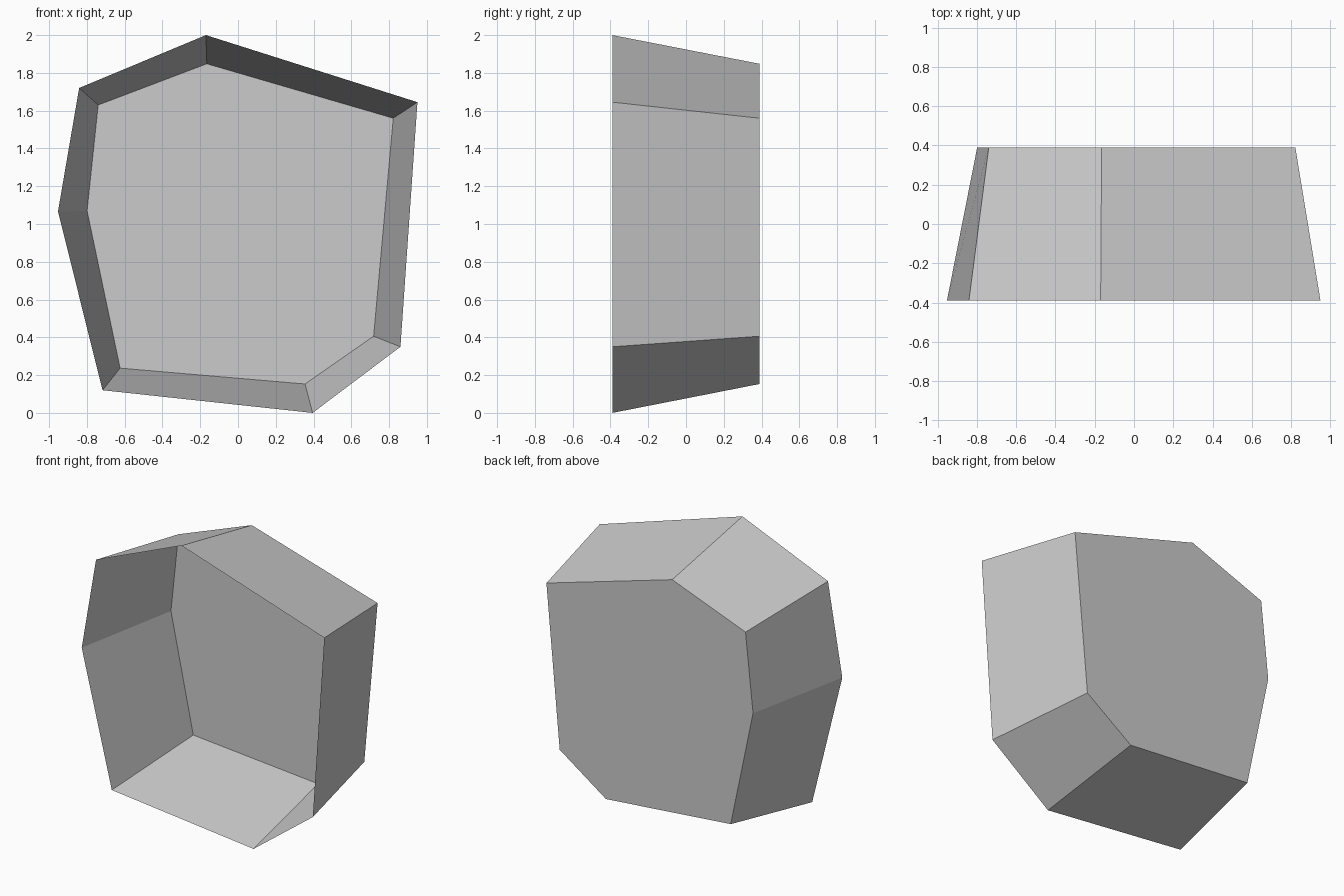
import bpy
import bmesh

cube = bpy.data.objects.get("Cube")
if cube:
    bpy.data.objects.remove(cube, do_unlink=True)

# One plain grey for the whole shell
grey = bpy.data.materials.new("plain_grey")
grey.use_nodes = True
colour = (0.6, 0.6, 0.6, 1.0)
grey.diffuse_color = colour
grey.node_tree.nodes["Principled BSDF"].inputs["Base Color"].default_value = colour

DEPTH = 0.39

# Seven-sided outlines (x, z): the open front rim and the smaller back panel
RIM = [(-0.17, 2.0), (0.95, 1.645), (0.86, 0.35), (0.395, 0.0),
       (-0.717, 0.12), (-0.953, 1.066), (-0.841, 1.72)]
BACK = [(-0.165, 1.848), (0.822, 1.56), (0.718, 0.406), (0.355, 0.153),
        (-0.624, 0.237), (-0.799, 1.07), (-0.74, 1.63)]


def add_ring(bm, outline, y):
    return [bm.verts.new((x, y, z)) for x, z in outline]


# Open, tapered tray: side walls plus the back panel
bm = bmesh.new()
rim = add_ring(bm, RIM, -DEPTH)
back = add_ring(bm, BACK, DEPTH)
for i in range(len(rim)):
    j = (i + 1) % len(rim)
    bm.faces.new((rim[i], rim[j], back[j], back[i]))
bm.faces.new(back)
bmesh.ops.recalc_face_normals(bm, faces=bm.faces)

# Make the walls and panel face outwards
panel = max(bm.faces, key=lambda f: f.calc_center_median().y)
if panel.normal.y < 0:
    bmesh.ops.reverse_faces(bm, faces=bm.faces)

mesh = bpy.data.meshes.new("open_tray")
bm.to_mesh(mesh)
bm.free()
mesh.materials.append(grey)
tray = bpy.data.objects.new("open_tray", mesh)
bpy.context.collection.objects.link(tray)
